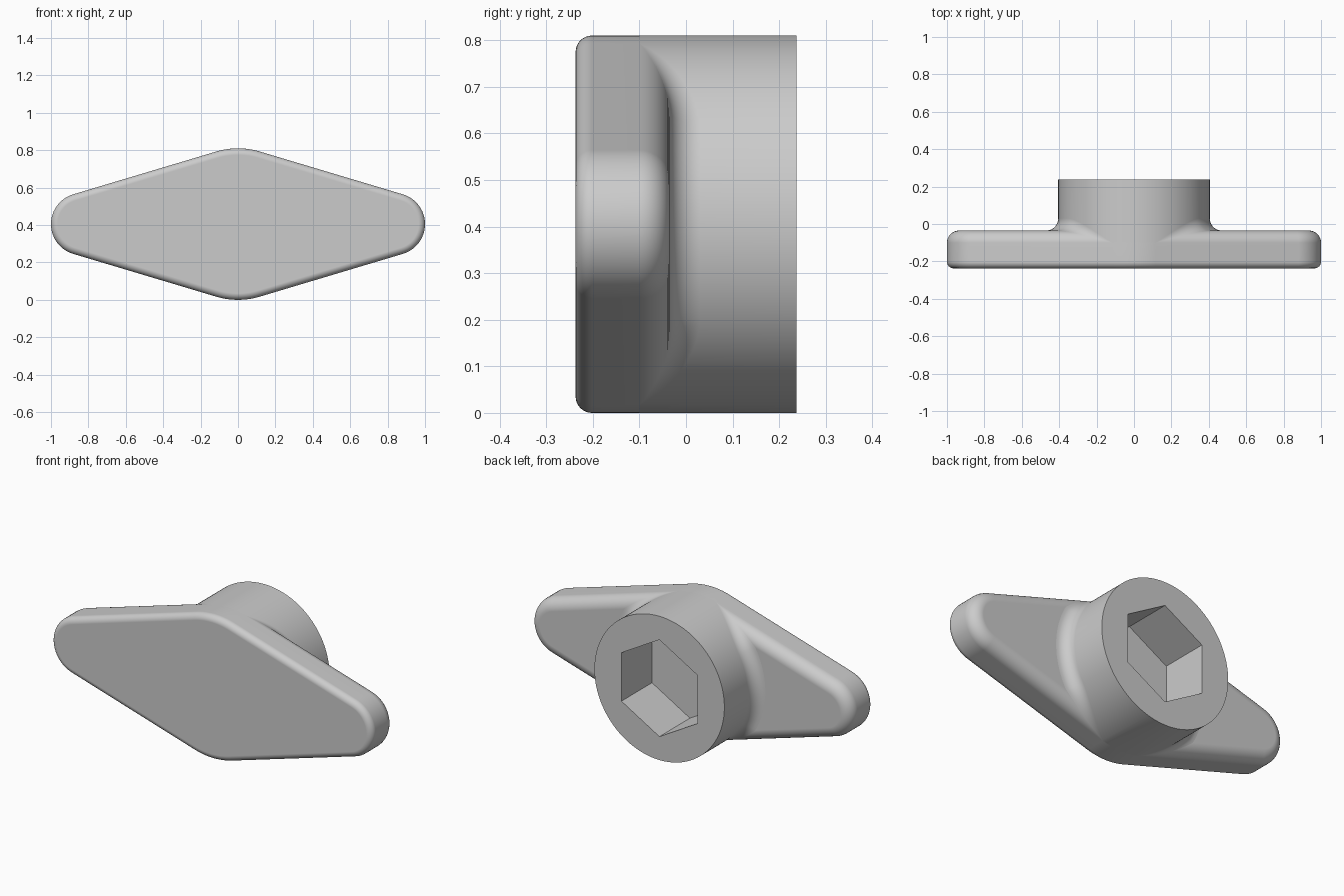
import bpy
import math
from mathutils import Vector

if "Cube" in bpy.data.objects:
    bpy.data.objects.remove(bpy.data.objects["Cube"])

R = 0.405            # hub radius, also the plate's middle radius
TIP = 0.166          # plate tip radius
TIP_X = 1 - TIP
FRONT, SEAT, BACK = -0.237, -0.035, 0.237
FRONT_ROUND, ROUND, FILLET = 0.035, 0.065, 0.065
HEX = 0.273          # socket corner radius
N = 144
STEPS = 8
THETA = math.asin((R - TIP) / TIP_X)

grey = bpy.data.materials.new("plain_grey")
grey.use_nodes = True
COLOUR = (0.6, 0.6, 0.6, 1)
grey.diffuse_color = COLOUR
grey.node_tree.nodes["Principled BSDF"].inputs["Base Color"].default_value = COLOUR


def loft(name, rings, cap=False):
    """Skin equal-length closed rings, given in order from front to back."""
    n = len(rings[0])
    verts = [p for ring in rings for p in ring]
    faces = []
    for k in range(len(rings) - 1):
        for i in range(n):
            j = (i + 1) % n
            faces.append((k * n + i, k * n + j, (k + 1) * n + j, (k + 1) * n + i))
    if cap:
        faces.append(tuple(reversed(range(n))))
        faces.append(tuple(range((len(rings) - 1) * n, len(rings) * n)))
    mesh = bpy.data.meshes.new(name)
    mesh.from_pydata(verts, [], faces)
    # rings run from +z towards +x, so flip to point outward
    mesh.flip_normals()
    mesh.materials.append(grey)
    obj = bpy.data.objects.new(name, mesh)
    obj.location.z = R
    bpy.context.collection.objects.link(obj)
    bpy.ops.object.select_all(action='DESELECT')
    obj.select_set(True)
    bpy.context.view_layer.objects.active = obj
    bpy.ops.object.shade_smooth_by_angle(angle=math.radians(35))
    weighted = obj.modifiers.new("even_shading", 'WEIGHTED_NORMAL')
    weighted.keep_sharp = True
    return obj


def direction(a):
    return Vector((math.sin(a), 0, math.cos(a)))


# Plate outline: four arcs joined by straight tangents, as (point, normal)
outline = []
right_angle = math.pi / 2
for centre_x, radius, start, end in (
        (0, R, -THETA, THETA),
        (TIP_X, TIP, THETA, math.pi - THETA),
        (0, R, math.pi - THETA, math.pi + THETA),
        (-TIP_X, TIP, math.pi + THETA, 2 * math.pi - THETA)):
    for i in range(25):
        normal = direction(start + (end - start) * i / 24)
        outline.append((Vector((centre_x, 0, 0)) + normal * radius, normal))


def plate_ring(inset, y):
    return [p - n * inset + Vector((0, y, 0)) for p, n in outline]


# Handle plate with rounded front and back rims
rings = []
for base, r, sign in ((FRONT, FRONT_ROUND, 1), (SEAT, ROUND, -1)):
    for i in range(STEPS + 1):
        t = i / STEPS if sign > 0 else 1 - i / STEPS
        a = t * right_angle
        rings.append(plate_ring(r * (1 - math.sin(a)), base + sign * r * (1 - math.cos(a))))
loft("handle_plate", rings, cap=True)


def fillet_arc(a):
    """Rolling-ball arc from the plate surface up to the hub wall."""
    u = direction(a)
    centre = u * (R + FILLET)
    if abs(u.z) >= math.cos(THETA):
        n = u
    else:
        n = Vector((math.copysign(math.sin(THETA), u.x), 0,
                    math.copysign(math.cos(THETA), u.z)))
    inset = R - centre.dot(n)
    if inset >= ROUND:
        centre.y = SEAT + FILLET
        down = Vector((0, -1, 0))
    else:
        reach = ROUND - inset
        rise = math.sqrt(max(0, (ROUND + FILLET) ** 2 - reach ** 2))
        centre.y = SEAT - ROUND + rise
        down = -(n * reach + Vector((0, rise, 0))).normalized()
    arc = []
    for i in range(STEPS + 1):
        d = (down * math.cos(i / STEPS * right_angle)
             - u * math.sin(i / STEPS * right_angle))
        # blend evenly between the two contact directions
        angle = down.angle(-u, 0)
        if angle > 0.001:
            t = i / STEPS
            d = (down * math.sin((1 - t) * angle) - u * math.sin(t * angle)) / math.sin(angle)
        else:
            d = -u
        arc.append(centre + d * FILLET)
    return arc


def hex_point(a, y):
    off = (a % (math.pi / 3)) - math.pi / 6
    p = direction(a) * (HEX * math.cos(math.pi / 6) / math.cos(off))
    p.y = y
    return p


# Hub with filleted foot, flat end and hexagonal socket down to the plate
angles = [2 * math.pi * i / N for i in range(N)]
arcs = [fillet_arc(a) for a in angles]
hub_rings = [[arc[k] for arc in arcs] for k in range(STEPS + 1)]
hub_rings.append([direction(a) * R + Vector((0, BACK, 0)) for a in angles])
hub_rings.append([hex_point(a, BACK) for a in angles])
hub_rings.append([hex_point(a, SEAT) for a in angles])
loft("socket_hub", hub_rings)
